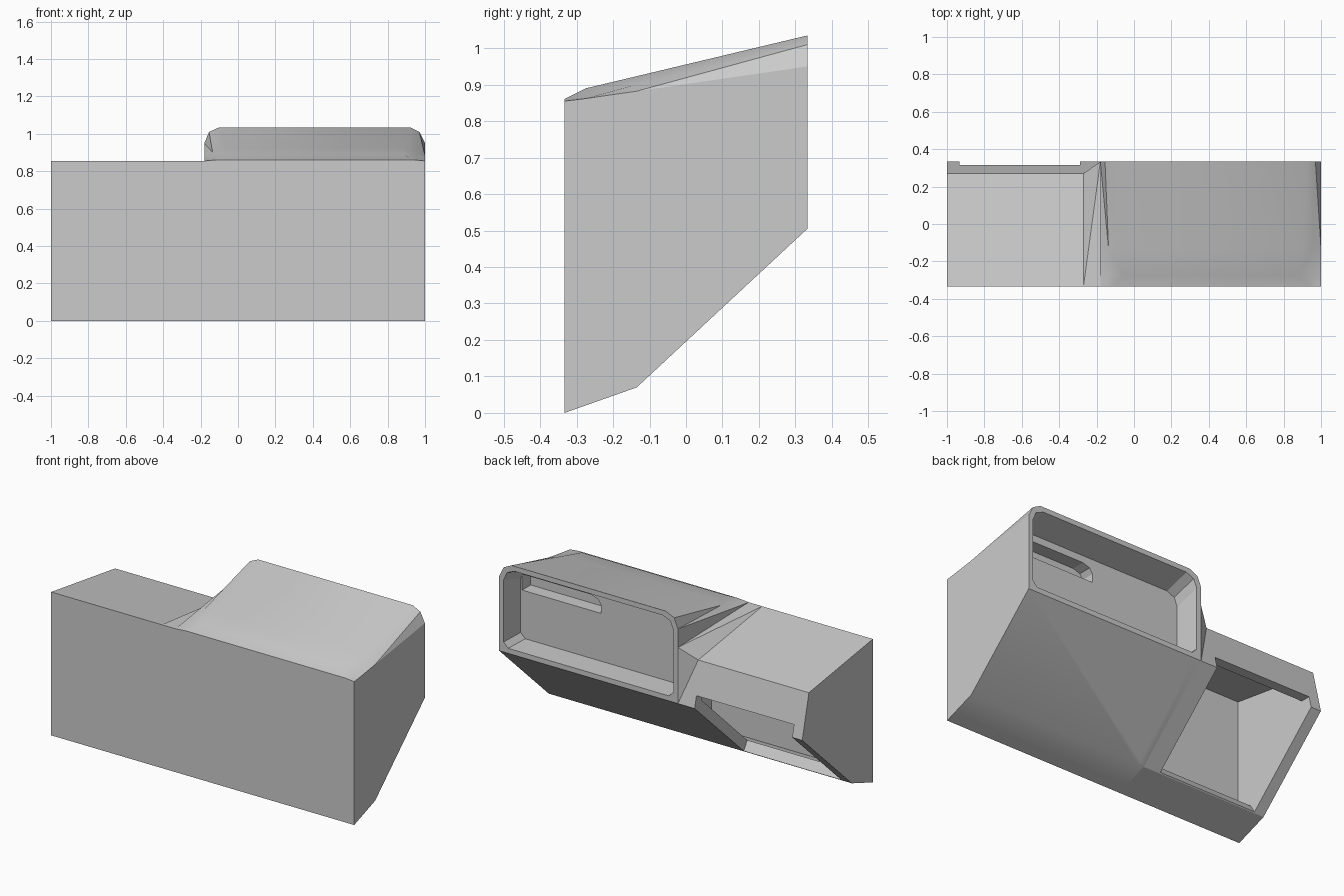
import bpy, bmesh
from math import radians

if "Cube" in bpy.data.objects:
    bpy.data.objects.remove(bpy.data.objects["Cube"])


def loft(name, rings):
    """Skin a list of equal-length closed rings and cap both ends."""
    bm = bmesh.new()
    loops = [[bm.verts.new(p) for p in ring] for ring in rings]
    n = len(loops[0])
    for a, b in zip(loops, loops[1:]):
        for i in range(n):
            j = (i + 1) % n
            bm.faces.new((a[i], a[j], b[j], b[i]))
    bm.faces.new(loops[0])
    bm.faces.new(loops[-1])
    bmesh.ops.connect_verts_nonplanar(bm, angle_limit=0.005, faces=bm.faces[:])
    bmesh.ops.recalc_face_normals(bm, faces=bm.faces[:])
    me = bpy.data.meshes.new(name)
    bm.to_mesh(me)
    bm.free()
    ob = bpy.data.objects.new(name, me)
    bpy.context.collection.objects.link(ob)
    return ob


def at_x(x, profile):
    return [(x, y, z) for y, z in profile]


def at_y(y, profile):
    return [(x, y, z) for x, z in profile]


def combine(body, other, op):
    m = body.modifiers.new(other.name, 'BOOLEAN')
    m.operation, m.object, m.solver = op, other, 'EXACT'
    other.hide_render = True
    bpy.context.view_layer.objects.active = body
    bpy.ops.object.modifier_apply(modifier=m.name)
    bpy.data.objects.remove(other)


# Right-hand housing: sections from the front to the hooded back
def housing_ring(y, bottom, side, shoulder, top, x_shoulder, x_top):
    (sl, sr), (tl, tr) = x_shoulder, x_top
    return at_y(y, [(-.18, bottom), (1, bottom), (1, side), (sr, shoulder),
                    (tr, top), (tl, top), (sl, shoulder), (-.18, side)])


front = (.862, .868, .89, (-.13, .95), (-.06, .88))
back = (.95, 1.01, 1.035, (-.155, .97), (-.10, .92))


def mix(t):
    lerp = lambda a, b: a + (b - a) * t
    return [tuple(map(lerp, a, b)) if isinstance(a, tuple) else lerp(a, b)
            for a, b in zip(front, back)]


housing = loft("housing", [
    housing_ring(-.333, 0, .855, .858, .861, (-.15, .97), (-.11, .94)),
    housing_ring(-.275, .0205, *front),
    housing_ring(-.135, .07, *mix(.23)),
    housing_ring(.333, .505, *back)])
bpy.ops.object.select_all(action='DESELECT')
housing.select_set(True)
bpy.context.view_layer.objects.active = housing
bpy.ops.object.shade_smooth_by_angle(angle=radians(25))

# Left-hand block with sloped top and chamfered back
under = [(.333, .505), (-.135, .07), (-.333, 0)]
block = [(-.333, .855), (.27, .765)] + under
join = [(-.333, .855), (.333, .84)] + under
left_block = loft("left_block", [at_x(-1, block), at_x(-.27, block),
                                 at_x(-.18, join), at_x(-.14, join)])
combine(housing, left_block, 'UNION')

# Hollow interior and the open bay in the sloped underside
inner = [(-.265, .80), (.215, .725), (.268, .53), (-.176, .115), (-.265, .085)]
inner_right = [(-.265, .81), (.04, .81), (.04, .32), (-.176, .115), (-.265, .085)]
bay = [(-.13, .075), (0, 0), (.5, .4), (.5, .575), (.1, .575), (-.165, .13)]
hollow = loft("hollow", [at_x(-.935, inner), at_x(-.2, inner)])
combine(hollow, loft("hollow_right", [at_x(-.25, inner_right), at_x(.935, inner_right)]), 'UNION')
combine(housing, hollow, 'DIFFERENCE')
combine(housing, loft("bay", [at_x(-.934, bay), at_x(-.29, bay)]), 'DIFFERENCE')


# Rounded recess in the back of the housing, with a slot in its floor
def rounded(x0, x1, z0, z1, r, q):
    k = .3
    return [(x0 + q, z0), (x1 - q, z0), (x1, z0 + q), (x1, z1 - r),
            (x1 - k * r, z1 - k * r), (x1 - r, z1), (x0 + r, z1),
            (x0 + k * r, z1 - k * r), (x0, z1 - r), (x0, z0 + q)]


recess = loft("recess", [at_y(.36, rounded(-.15, .97, .535, 1.005, .07, .03)),
                         at_y(.333, rounded(-.15, .97, .535, 1.005, .07, .03)),
                         at_y(.18, rounded(-.145, .965, .535, .957, .07, .03))])
combine(housing, recess, 'DIFFERENCE')
slot_profile = [(.435, .82), (.955, .82), (.955, .915), (.50, .915), (.455, .90), (.435, .87)]
combine(housing, loft("slot", [at_y(.10, slot_profile), at_y(.20, slot_profile)]), 'DIFFERENCE')
housing.name = "housing_shell"
